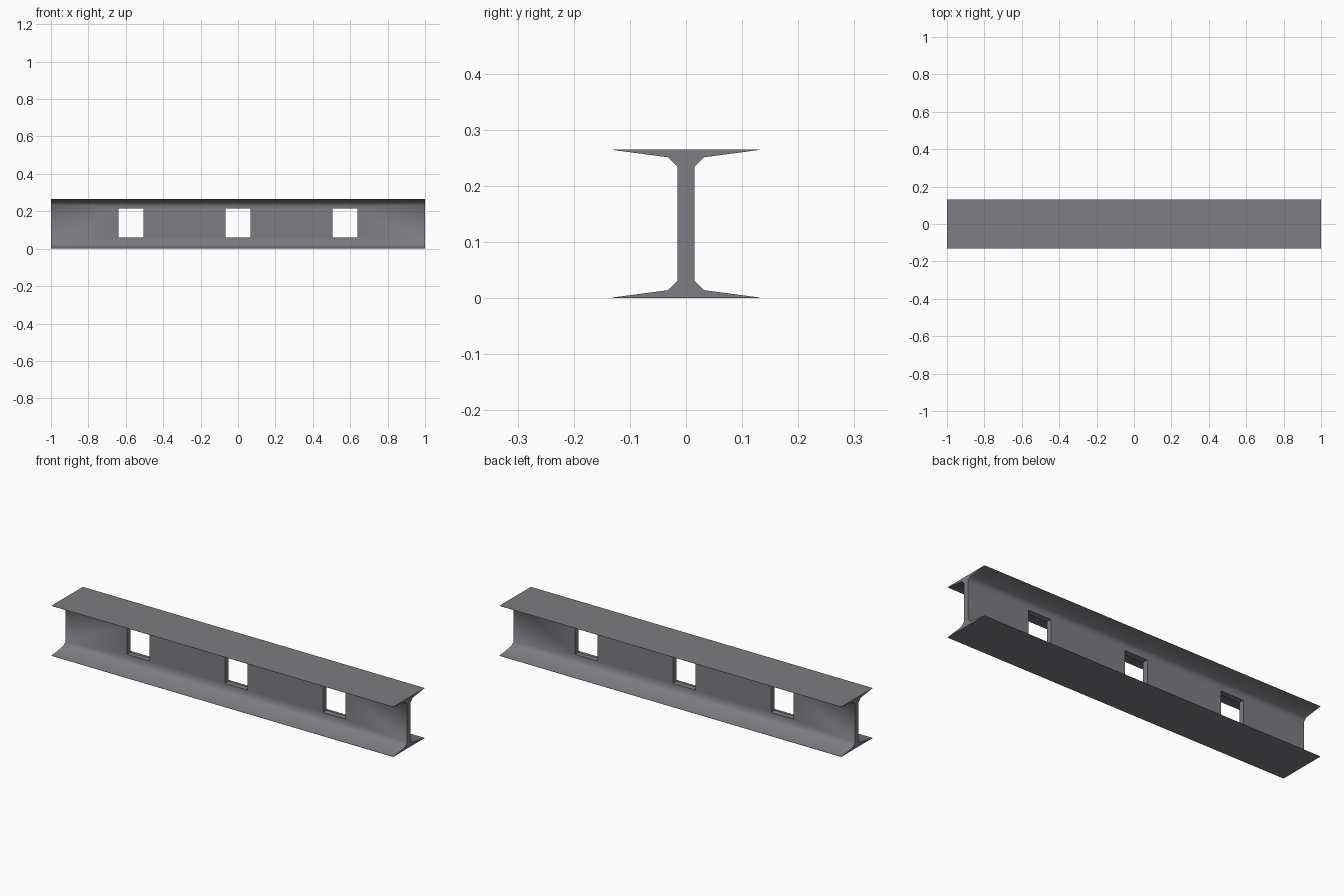
import bpy, bmesh, math
from mathutils import Matrix, Vector

if "Cube" in bpy.data.objects:
    bpy.data.objects.remove(bpy.data.objects["Cube"])

HEIGHT = 0.265

steel = bpy.data.materials.new("grey steel")
steel.diffuse_color = (0.205, 0.202, 0.22, 1)
steel.use_nodes = True
steel.node_tree.nodes["Principled BSDF"].inputs["Base Color"].default_value = steel.diffuse_color


def make_object(name, bm):
    bmesh.ops.recalc_face_normals(bm, faces=bm.faces)
    mesh = bpy.data.meshes.new(name)
    bm.to_mesh(mesh)
    bm.free()
    mesh.materials.append(steel)
    ob = bpy.data.objects.new(name, mesh)
    bpy.context.collection.objects.link(ob)
    return ob


# I-section: one quarter (y, z), mirrored to the other three
quarter = [(0.131, 0.0), (0.131, 0.001), (0.0315, 0.0142), (0.015, 0.031)]
right = quarter + [(y, HEIGHT - z) for y, z in reversed(quarter)]
profile = right + [(-y, z) for y, z in reversed(right)]

# Beam: section extruded along x
bm = bmesh.new()
face = bm.faces.new([bm.verts.new((-1, y, z)) for y, z in profile])
ext = bmesh.ops.extrude_face_region(bm, geom=[face])
moved = [v for v in ext["geom"] if isinstance(v, bmesh.types.BMVert)]
bmesh.ops.translate(bm, verts=moved, vec=Vector((2, 0, 0)))
beam = make_object("i_beam", bm)

# Three rectangular openings through the web
bm = bmesh.new()
for x in (-0.573, 0.0, 0.573):
    bmesh.ops.create_cube(
        bm, size=1,
        matrix=Matrix.Translation((x, 0, 0.137)) @ Matrix.Diagonal((0.133, 0.1, 0.154, 1)))
cutter = make_object("opening_cutter", bm)
cutter.hide_render = True

cut = beam.modifiers.new("openings", "BOOLEAN")
cut.operation = "DIFFERENCE"
cut.solver = "EXACT"
cut.object = cutter

bpy.context.view_layer.objects.active = beam
beam.select_set(True)
bpy.ops.object.modifier_apply(modifier=cut.name)
bpy.data.objects.remove(cutter)

# Soft fillets, crisp outer edges
bpy.ops.object.shade_smooth_by_angle(angle=math.radians(50))
